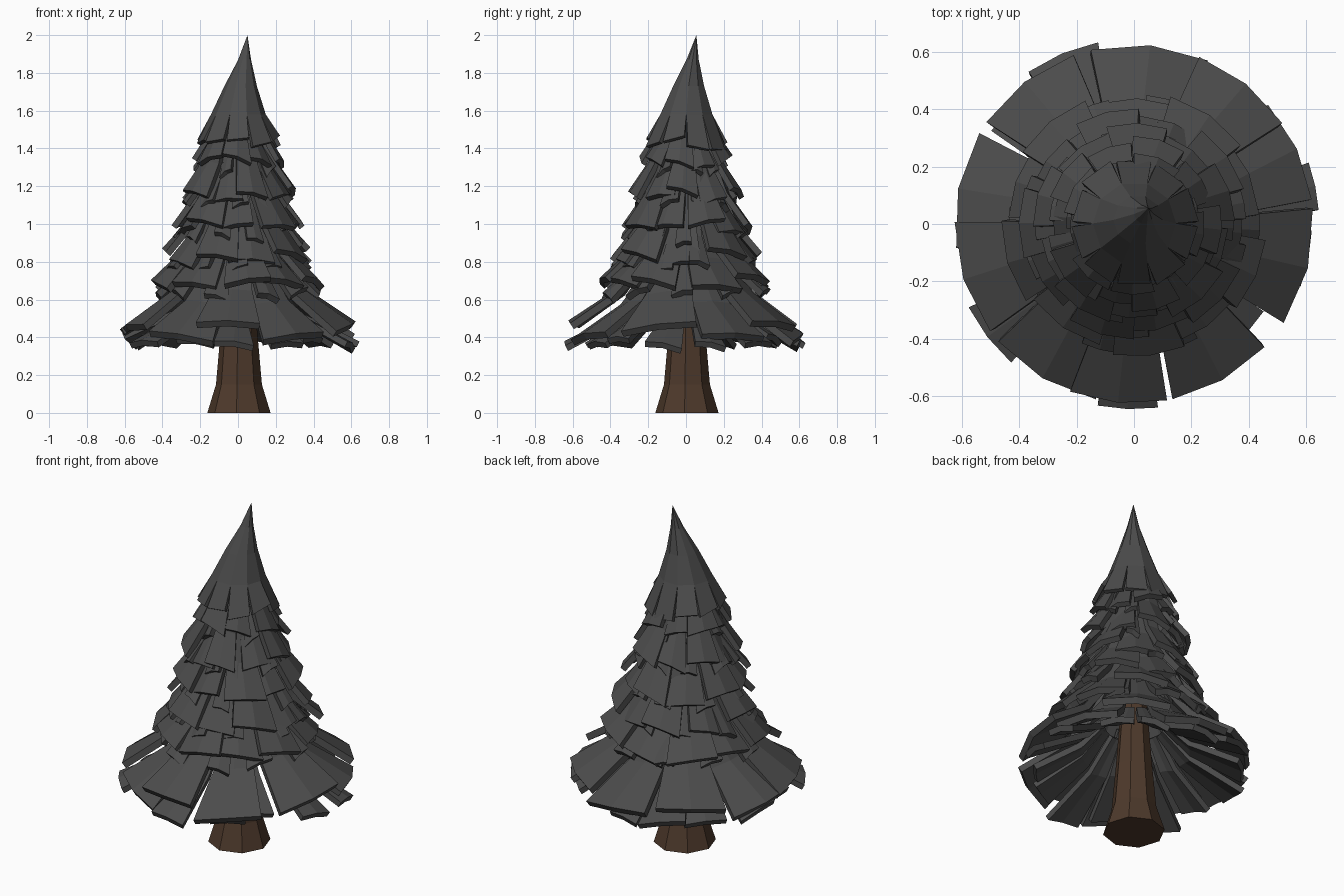
import bpy, bmesh, math, random

if "Cube" in bpy.data.objects:
    bpy.data.objects.remove(bpy.data.objects["Cube"])
random.seed(7)


def material(name, rgb):
    m = bpy.data.materials.new(name)
    m.diffuse_color = (*rgb, 1)
    m.use_nodes = True
    m.node_tree.nodes["Principled BSDF"].inputs["Base Color"].default_value = m.diffuse_color
    return m


GREY = material("charcoal foliage", (0.072, 0.072, 0.072))
BROWN = material("brown bark", (0.075, 0.041, 0.024))


def finish(bm, name, mat, thickness=0):
    me = bpy.data.meshes.new(name)
    bm.to_mesh(me)
    bm.free()
    ob = bpy.data.objects.new(name, me)
    bpy.context.collection.objects.link(ob)
    me.materials.append(mat)
    if thickness:
        s = ob.modifiers.new("thickness", 'SOLIDIFY')
        s.thickness = thickness
        s.offset = -1
    return ob


def polar(r, a, z, c=0):
    return (c + r * math.cos(a), c + r * math.sin(a), z)


def skin(bm, rows):
    # quads between rows listed from top to bottom
    for up, lo in zip(rows, rows[1:]):
        for i in range(len(up) - 1):
            bm.faces.new((up[i], lo[i], lo[i + 1], up[i + 1]))


# trunk: flared eight-sided post
bm = bmesh.new()
rings = []
for z, r in ((0.8, 0.07), (0.4, 0.1), (0.15, 0.122), (0, 0.168)):
    ring = [bm.verts.new(polar(r, i * math.pi / 4 - 0.08, z, 0.005)) for i in range(8)]
    rings.append(ring + ring[:1])
skin(bm, rings)
bm.faces.new(rings[0][:8])
bm.faces.new(rings[-1][7::-1])
finish(bm, "trunk", BROWN)


# one drooping shingle, folded along its middle and flaring outward
def shingle(bm, a, half, zt, rt, zb, rb, skew=0.03):
    tilt = random.uniform(-skew, skew)
    turn = random.uniform(-0.2, 0.2) * half
    rows = []
    for t in (0, 0.5, 1):
        flare = t - 0.16 * math.sin(math.pi * t)
        r = rt + (rb - rt) * flare
        z = zt + (zb - zt) * t
        w = half * (1.0 - 0.05 * t)
        rows.append([bm.verts.new(polar(r, a + k * w + turn * t,
                                        z + k * tilt * t - abs(k) * 0.012 * t))
                     for k in (-1, 0, 1)])
    skin(bm, rows)


# foliage tiers: top z, top radius, bottom z, bottom radius, count, stagger
tiers = [(1.62, 0.095, 1.34, 0.235, 9, 0.012), (1.48, 0.13, 1.17, 0.295, 10, 0.012),
         (1.31, 0.16, 0.99, 0.34, 10, 0.014), (1.13, 0.20, 0.84, 0.39, 10, 0.014),
         (0.99, 0.21, 0.70, 0.45, 10, 0.015), (0.79, 0.23, 0.46, 0.625, 10, 0.03)]
for n, (zt, rt, zb, rb, count, lift) in enumerate(tiers):
    bm = bmesh.new()
    step = 2 * math.pi / count
    start = -math.pi / 2 + (0 if n == 5 else n * 0.5 * step)
    for i in range(count):
        a = start + i * step + random.uniform(-0.07, 0.07)
        d = lift if i % 2 == 0 else -lift
        o = min(lift, 0.012) * (1 if d > 0 else -1)
        shingle(bm, a, step * random.uniform(0.46, 0.58), zt + d, rt + o,
                zb + d + random.uniform(-0.025, 0.025), rb + (o if n < 5 else 0))
        # narrow shingle tucked below the gap
        if n < 5:
            shingle(bm, a + step * random.uniform(0.4, 0.6), step * random.uniform(0.2, 0.3),
                    zt - 0.05, rt - 0.02, zb - 0.055 + random.uniform(-0.025, 0.025),
                    rb - 0.012 + random.uniform(-0.02, 0.02))
    finish(bm, f"foliage_tier_{n + 2}", GREY, 0.028 + 0.002 * n)

# bottom skirt of narrower shingles, close under the last tier
bm = bmesh.new()
for i in range(14):
    a = -math.pi / 2 + (i + random.uniform(-0.15, 0.15)) * 2 * math.pi / 14
    reach = 0.645 if i % 4 == 0 else random.uniform(0.53, 0.62)
    shingle(bm, a, random.uniform(0.13, 0.22), 0.68, 0.18,
            0.385 + random.uniform(-0.02, 0.025), reach)
finish(bm, "foliage_skirt", GREY, 0.033)

# pointed cap with a bent tip and ragged hem
bm = bmesh.new()
N = 10
tip = bm.verts.new((0.05, 0.055, 2))
rings = []
for z, r, c in ((1.87, 0.034, 0.035), (1.73, 0.086, 0.014), (1.58, 0.145, 0.002)):
    ring = [bm.verts.new(polar(r, i * 2 * math.pi / N, z, c)) for i in range(N)]
    rings.append(ring + ring[:1])
skin(bm, rings)
for i in range(N):
    bm.faces.new((tip, rings[0][i], rings[0][i + 1]))
    z, r = random.uniform(1.39, 1.47), random.uniform(0.21, 0.235)
    hem = [bm.verts.new(polar(r, (i + k) * 2 * math.pi / N, z + random.uniform(-0.02, 0.02)))
           for k in (0.07, 0.93)]
    bm.faces.new((rings[2][i], hem[0], hem[1], rings[2][i + 1]))
finish(bm, "foliage_cap", GREY, 0.022)
